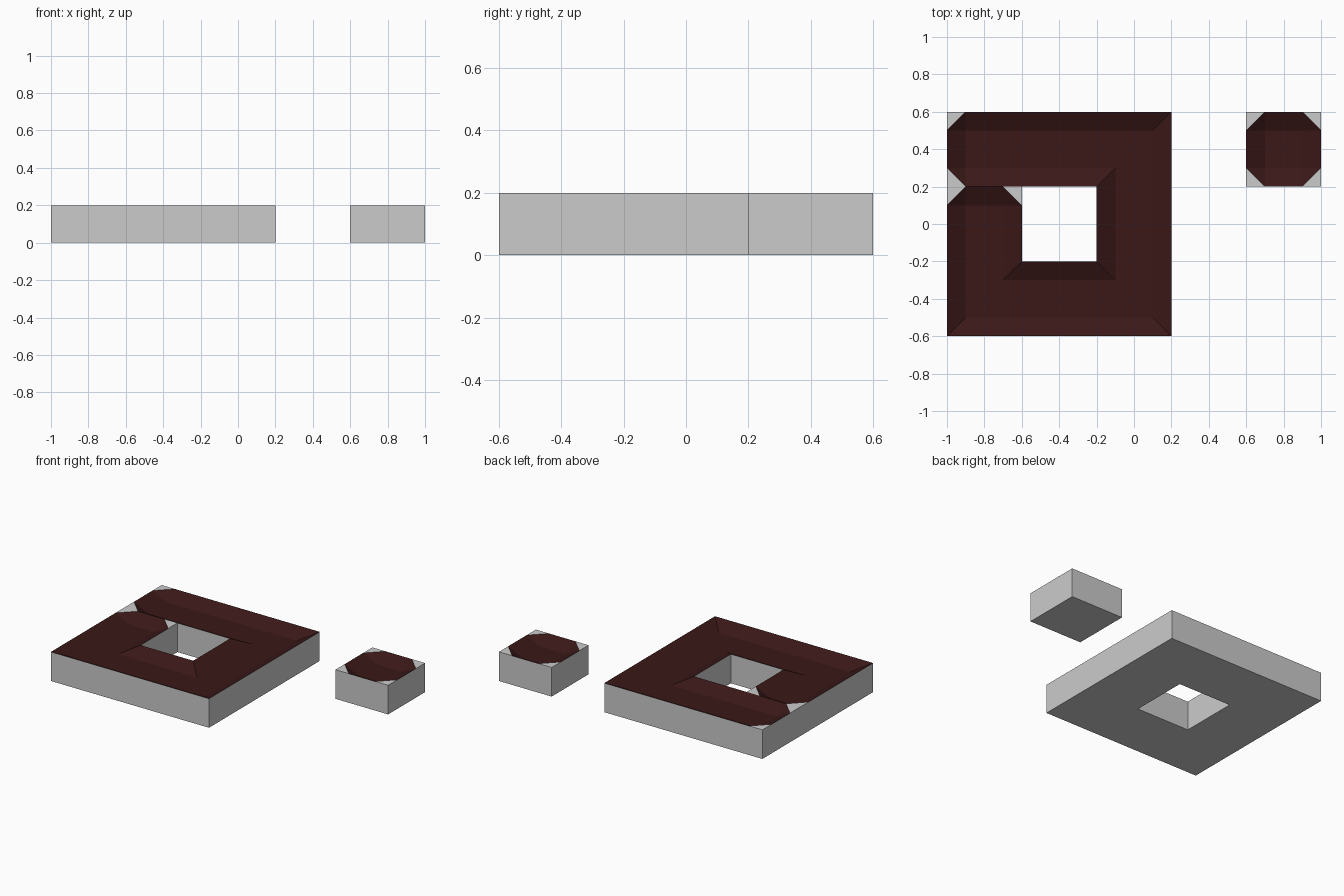
import bpy
from mathutils import Vector

if "Cube" in bpy.data.objects:
    bpy.data.objects.remove(bpy.data.objects["Cube"])

TOP, DEPTH = 0.2, 0.05
RIM, FLOOR = 0.2, 0.1      # half widths of the channel at the rim and at the floor

dark = bpy.data.materials.new("dark_channel")
dark.diffuse_color = (0.043, 0.009, 0.009, 1)
dark.use_nodes = True
dark.node_tree.nodes["Principled BSDF"].inputs["Base Color"].default_value = dark.diffuse_color


def make(name, faces, material=None):
    """Join loose polygons into one welded object."""
    verts, index, polys = [], {}, []
    for face in faces:
        poly = []
        for p in face:
            key = tuple(round(c, 4) for c in p)
            if key not in index:
                index[key] = len(verts)
                verts.append(key)
            poly.append(index[key])
        polys.append(poly)
    mesh = bpy.data.meshes.new(name)
    mesh.from_pydata(verts, [], polys)
    if material:
        mesh.materials.append(material)
    ob = bpy.data.objects.new(name, mesh)
    bpy.context.collection.objects.link(ob)


def up(face):
    """Order a polygon so that it faces upwards."""
    a, b, c = face[:3]
    return face if (b - a).cross(c - a).z > 0 else face[::-1]


def channel(path):
    """Sunken channel along a path with octagonal ends: (dark faces, corner faces)."""
    pts = [Vector((x, y, TOP)) for x, y in path]
    dirs = [(b - a).normalized() for a, b in zip(pts, pts[1:])]
    drop = Vector((0, 0, -DEPTH))
    side = lambda d: Vector((-d.y, d.x, 0))
    rows = []
    for i, p in enumerate(pts):
        d0, d1 = dirs[max(i - 1, 0)], dirs[min(i, len(dirs) - 1)]
        n = side(d0) if d0 == d1 else side(d0) + side(d1)
        rows.append([p + n * RIM, p + n * FLOOR + drop,
                     p - n * FLOOR + drop, p - n * RIM])
    faces, corners = [], []
    for r, s in zip(rows, rows[1:]):
        faces += [up([r[k], r[k + 1], s[k + 1], s[k]]) for k in range(3)]
    # sloped end caps and the flat corners left beside them
    for row, p, d in ((rows[0], pts[0], -dirs[0]), (rows[-1], pts[-1], dirs[-1])):
        out = d * (RIM - FLOOR)
        ends = []
        for rim, floor in ((row[0], row[1]), (row[3], row[2])):
            e = floor - drop + out
            ends.append(e)
            faces.append(up([rim, floor, e]))
            corners.append(up([rim, rim + out, e]))
        faces.append(up([row[1], row[2], ends[1], ends[0]]))
    return faces, corners


def square(cx, cy, h, z):
    return [Vector((cx + sx * h, cy + sy * h, z))
            for sx, sy in ((-1, -1), (1, -1), (1, 1), (-1, 1))]


def walls(cx, cy, h, inward=False):
    lo, hi = square(cx, cy, h, 0), square(cx, cy, h, TOP)
    quads = [[lo[i], lo[(i + 1) % 4], hi[(i + 1) % 4], hi[i]] for i in range(4)]
    return [q[::-1] for q in quads] if inward else quads


# square ring with a channel running round it
faces, corners = channel([(-0.9, 0.4), (0, 0.4), (0, -0.4), (-0.8, -0.4), (-0.8, 0.1)])
o, h = square(-0.4, 0, 0.6, 0), square(-0.4, 0, 0.2, 0)
base = [[o[i], h[i], h[(i + 1) % 4], o[(i + 1) % 4]] for i in range(4)]
make("ring_channel", faces, dark)
make("ring_body", walls(-0.4, 0, 0.6) + walls(-0.4, 0, 0.2, True) + base + corners)

# separate small block with a single octagonal basin
faces, corners = channel([(0.7, 0.4), (0.9, 0.4)])
make("block_basin", faces, dark)
make("block_body", walls(0.8, 0.4, 0.2) + [square(0.8, 0.4, 0.2, 0)[::-1]] + corners)
